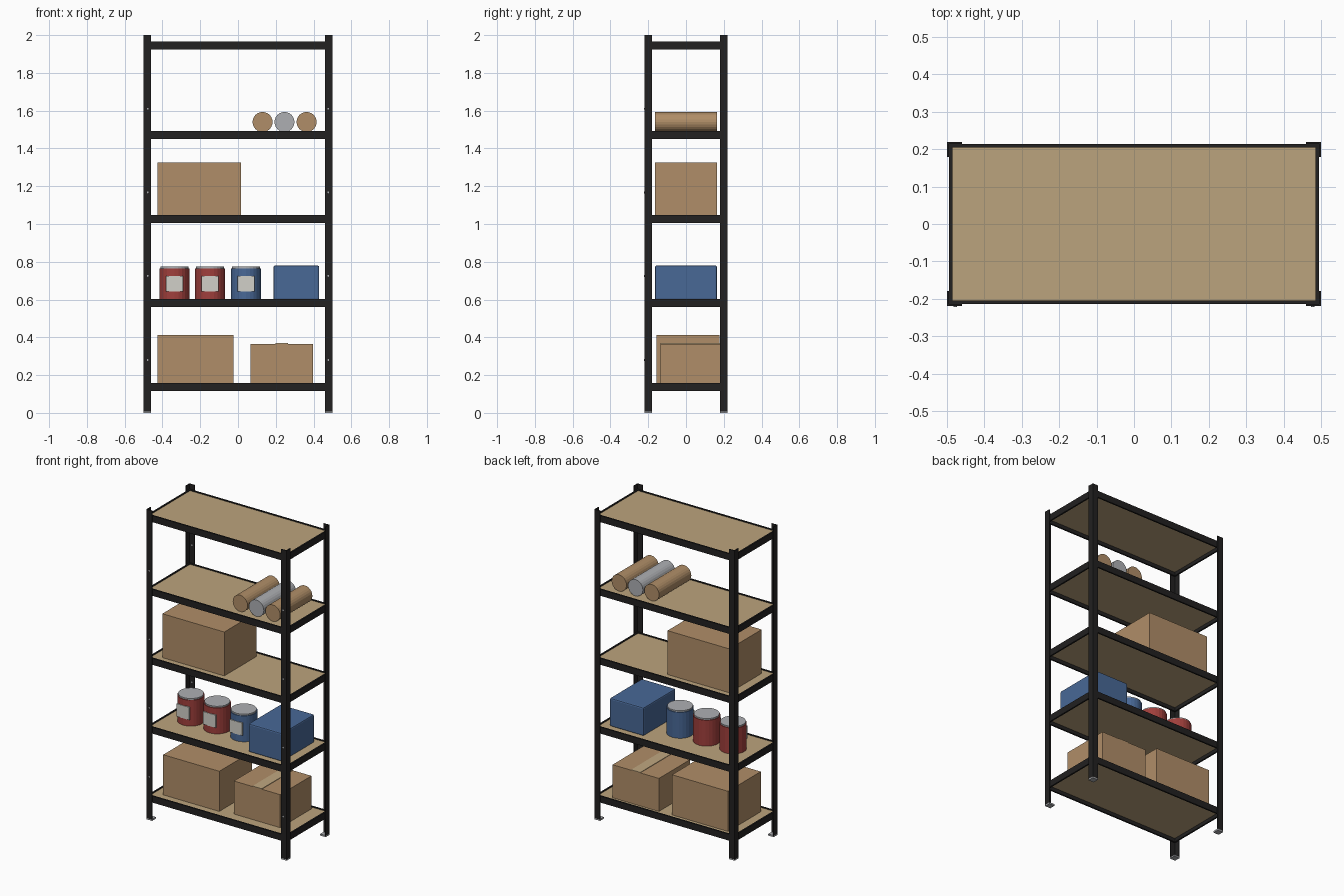
import bpy, bmesh
from math import pi
from mathutils import Matrix

if "Cube" in bpy.data.objects:
    bpy.data.objects.remove(bpy.data.objects["Cube"])


def material(name, *rgb):
    m = bpy.data.materials.new(name)
    m.diffuse_color = (*rgb, 1)
    m.use_nodes = True
    m.node_tree.nodes["Principled BSDF"].inputs["Base Color"].default_value = m.diffuse_color
    return m


STEEL = material("black_steel", 0.016, 0.015, 0.015)
WOOD = material("board_wood", 0.50, 0.37, 0.205)
CARD = material("cardboard", 0.434, 0.27, 0.138)
TAPE = material("tape_tan", 0.53, 0.39, 0.22)
RED = material("red_paint", 0.35, 0.05, 0.045)
BLUE = material("blue_paint", 0.065, 0.138, 0.305)
PAPER = material("label_paper", 0.64, 0.63, 0.58)
METAL = material("light_metal", 0.42, 0.43, 0.45)


def finish(name, bm, mat):
    bmesh.ops.recalc_face_normals(bm, faces=bm.faces)
    me = bpy.data.meshes.new(name)
    bm.to_mesh(me)
    bm.free()
    me.materials.append(mat)
    ob = bpy.data.objects.new(name, me)
    bpy.context.collection.objects.link(ob)
    return ob


def box(name, x, y, z, mat, bevel=0):
    """Box from (min, max) ranges on each axis."""
    bm = bmesh.new()
    size = [r[1] - r[0] for r in (x, y, z)]
    mid = [(r[0] + r[1]) / 2 for r in (x, y, z)]
    bmesh.ops.create_cube(bm, size=1, matrix=Matrix.Translation(mid) @ Matrix.Diagonal((*size, 1)))
    if bevel:
        bmesh.ops.bevel(bm, geom=bm.edges[:], offset=bevel, segments=2, profile=0.5, affect='EDGES')
    return finish(name, bm, mat)


def cylinder(name, centre, r, depth, mat, sides=24, along_y=False):
    bm = bmesh.new()
    rot = Matrix.Rotation(pi / 2, 4, 'X') if along_y else Matrix()
    bmesh.ops.create_cone(bm, cap_ends=True, segments=sides, radius1=r, radius2=r, depth=depth,
                          matrix=Matrix.Translation(centre) @ rot)
    return finish(name, bm, mat)


HX, HY = 0.5, 0.219        # half width and half depth of the frame
LEG, T = 0.04, 0.005       # angle-post flange width and thickness
BEAM_T, BEAM_H = 0.01, 0.042
TOPS = [0.158, 0.603, 1.047, 1.492, 1.967]
DROP = 0.005               # board sits just below the beam top
floor = [t - DROP for t in TOPS]

# Angle posts with feet and bolts at the four corners
profile = [(0, 0), (LEG, 0), (LEG, T), (T, T), (T, LEG), (0, LEG)]
for sx, side in ((-1, "left"), (1, "right")):
    for sy, end in ((-1, "front"), (1, "back")):
        bm = bmesh.new()
        face = bm.faces.new([bm.verts.new((sx * (HX - u), sy * (HY - v), 0.008)) for u, v in profile])
        ext = bmesh.ops.extrude_face_region(bm, geom=[face])
        verts = [g for g in ext["geom"] if isinstance(g, bmesh.types.BMVert)]
        bmesh.ops.translate(bm, verts=verts, vec=(0, 0, 1.992))
        finish(f"{end}_{side}_post", bm, STEEL)
        box(f"{end}_{side}_foot", sorted((sx * HX, sx * (HX - LEG))),
            sorted((sy * HY, sy * (HY - LEG))), (0, 0.01), METAL)
        y_bolt = -HY - 0.0005 if sy < 0 else HY - T - 0.0005
        for i, z in enumerate((0.28, 0.725, 1.167, 1.61)):
            cylinder(f"{end}_{side}_bolt_{i+1}", (sx * 0.478, y_bolt, z), 0.005, 0.004, METAL, 8, True)

# Shelves: four beams around a recessed board
ox, oy = HX - T, HY - T
ix, iy = ox - BEAM_T, oy - BEAM_T
for i, top in enumerate(TOPS):
    z = (top - BEAM_H, top)
    for s, n in ((-1, "front"), (1, "back")):
        box(f"shelf_{i+1}_{n}_beam", (-ox, ox), sorted((s * iy, s * oy)), z, STEEL)
    for s, n in ((-1, "left"), (1, "right")):
        box(f"shelf_{i+1}_{n}_beam", sorted((s * ix, s * ox)), (-iy, iy), z, STEEL)
    box(f"shelf_{i+1}_board", (-ix, ix), (-iy, iy), (top - DROP - 0.014, top - DROP), WOOD)

# Cardboard boxes on the bottom and middle shelves
box("large_carton", (-0.425, -0.025), (-0.155, 0.178), (floor[0], 0.412), CARD)
box("small_carton", (0.065, 0.396), (-0.135, 0.183), (floor[0], 0.366), CARD)
box("carton_tape", (0.198, 0.264), (-0.135, 0.183), (0.366, 0.369), TAPE)
box("long_carton", (-0.425, 0.017), (-0.164, 0.164), (floor[2], 1.325), CARD)

# Paint cans with lids and labels
for i, (x, mat) in enumerate(((-0.336, RED), (-0.148, RED), (0.042, BLUE))):
    n = f"paint_can_{i+1}"
    cylinder(n, (x, 0, floor[1] + 0.0835), 0.08, 0.167, mat)
    cylinder(n + "_lid", (x, 0, floor[1] + 0.171), 0.075, 0.01, METAL)
    box(n + "_label", (x - 0.045, x + 0.045), (-0.082, -0.074), (0.643, 0.725), PAPER)

# Rounded storage bin
box("storage_bin", (0.188, 0.43), (-0.164, 0.164), (floor[1], 0.78), BLUE, bevel=0.008)

# Rolls lying front to back
for i, (x, mat) in enumerate(((0.13, CARD), (0.246, METAL), (0.363, CARD))):
    cylinder(f"roll_{i+1}", (x, 0, floor[3] + 0.053), 0.053, 0.328, mat, along_y=True)
